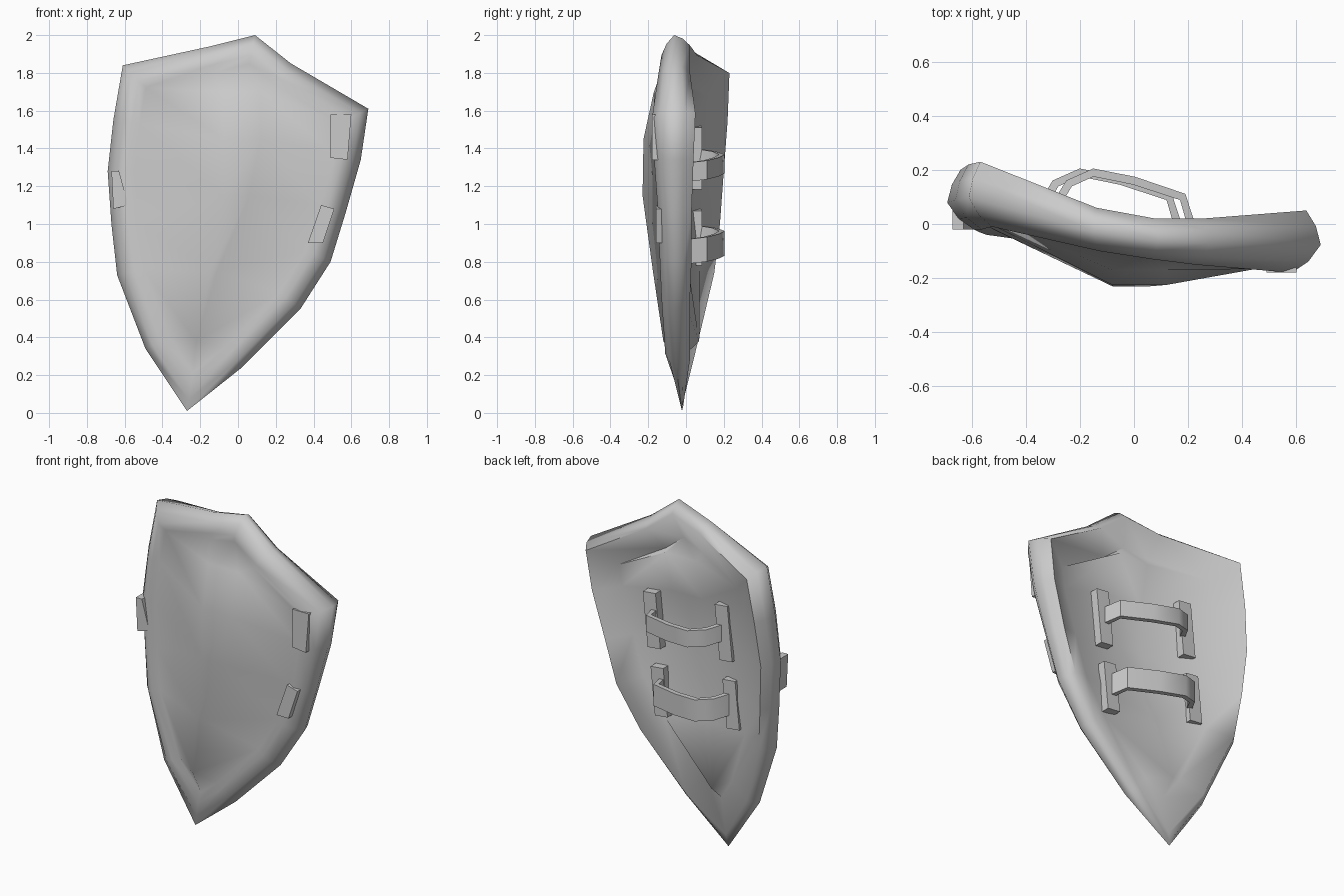
import bpy, bmesh, math
from mathutils import Vector, Matrix

cube = bpy.data.objects.get("Cube")
if cube:
    bpy.data.objects.remove(cube)

steel = bpy.data.materials.new("plain_grey")
steel.use_nodes = True
grey = (0.6, 0.6, 0.6, 1)
steel.diffuse_color = grey
steel.node_tree.nodes["Principled BSDF"].inputs["Base Color"].default_value = grey


def finish(bm, name, angle):
    """Turn a bmesh into a smooth-shaded object with sharp creases."""
    bmesh.ops.recalc_face_normals(bm, faces=bm.faces[:])
    mesh = bpy.data.meshes.new(name)
    bm.to_mesh(mesh)
    bm.free()
    mesh.materials.append(steel)
    obj = bpy.data.objects.new(name, mesh)
    bpy.context.collection.objects.link(obj)
    bpy.ops.object.select_all(action="DESELECT")
    obj.select_set(True)
    bpy.context.view_layer.objects.active = obj
    bpy.ops.object.shade_smooth_by_angle(angle=math.radians(angle))


def bridge(bm, ring_a, ring_b):
    """Join two closed rings, dropping to triangles where points coincide."""
    n = len(ring_a)
    for i in range(n):
        j = (i + 1) % n
        corners = [ring_a[i], ring_a[j], ring_b[j], ring_b[i]]
        unique = list(dict.fromkeys(corners))
        if len(unique) > 2:
            bm.faces.new(unique)


# Outline stations: x, z, front depth, back depth
outline = [
    (-.27, .01, -.03, -.01), (.02, .24, -.11, .02), (.33, .55, -.13, .02),
    (.49, .8, -.14, .03), (.57, 1.06, -.15, .03), (.65, 1.34, -.17, .04),
    (.69, 1.61, -.18, .05), (.28, 1.85, -.15, .02), (.09, 2, -.13, .02),
    (-.15, 1.94, -.1, .06), (-.61, 1.84, -.01, .23), (-.66, 1.55, -.02, .22),
    (-.69, 1.28, -.02, .2), (-.67, 1, -.03, .18), (-.64, .73, -.04, .15),
    (-.49, .34, -.06, .06)]
# Ridge of the bulging panel, widening upwards: x, y, z, width
spine = [(-.22, -.12, .38, 0), (-.15, -.175, .75, .04), (-.08, -.23, 1.15, .14),
         (-.08, -.225, 1.45, .2), (-.08, -.17, 1.7, .2)]
RIM = 0.14


def inward(i):
    """Mitred inward direction of the outline at a station."""
    p, a, b = (Vector(outline[k % len(outline)][:2]) for k in (i, i - 1, i + 1))
    d1, d2 = (p - a).normalized(), (b - p).normalized()
    normal = Vector((-d1.y - d2.y, d1.x + d2.x)).normalized()
    return normal / max(0.6, normal.dot(Vector((-d1.y, d1.x))))


# Shield body: rounded rim around a bulging panel
bm = bmesh.new()


def ring(width, blend, lift=0):
    """Ring inset by a share of the rim; blend runs from front to back."""
    verts = []
    for i, (x, z, front, back) in enumerate(outline):
        d = inward(i) * RIM * width
        y = front + (back - front) * blend + lift
        verts.append(bm.verts.new((x + d.x, y, z + d.y)))
    return verts


def ridge(offset):
    """Flat crest of the panel, matched to the outline stations."""
    right = [bm.verts.new((x, y + offset, z)) for x, y, z, w in spine]
    left = [bm.verts.new((x + w, y + offset, z)) if w else r
            for (x, y, z, w), r in zip(spine, right)]
    for k in range(len(spine) - 1):
        bm.faces.new(list(dict.fromkeys((right[k], left[k], left[k + 1], right[k + 1]))))
    return [min(left if s[0] > 0 else right, key=lambda v: abs(v.co.z - s[1]))
            for s in outline]


edge = ring(0, .45)
front = (edge, ring(.3, .18), ring(.7, 0), ring(1, 0, .015), ridge(0))
back = (edge, ring(.12, .75), ring(.35, 1), ring(1.4, .6), ridge(.19))
for rings in (front, back):
    for first, second in zip(rings, rings[1:]):
        bridge(bm, first, second)
finish(bm, "shield_body", 75)


def prism(name, points, front, back):
    """Extrude an x-z polygon between two depths."""
    bm = bmesh.new()
    a = [bm.verts.new((x, front, z)) for x, z in points]
    b = [bm.verts.new((x, back, z)) for x, z in points]
    bm.faces.new(a)
    bm.faces.new(b)
    bridge(bm, a, b)
    finish(bm, name, 30)


# Raised battered patches on the rim
prism("corner_guard", [(.49, 1.58), (.49, 1.35), (.58, 1.34), (.6, 1.58)], -.18, -.1)
prism("edge_patch", [(.37, .9), (.44, 1.1), (.51, 1.08), (.45, .9)], -.16, -.09)
prism("side_patch", [(-.67, 1.28), (-.66, 1.08), (-.58, 1.1), (-.63, 1.28)], -.02, .06)


def mount(name, x, y, z, height):
    """Flat plate on the panel's back that carries one end of a strap."""
    bm = bmesh.new()
    bmesh.ops.create_cube(bm, size=1)
    bmesh.ops.scale(bm, vec=(.085, .05, height), verts=bm.verts)
    bmesh.ops.rotate(bm, matrix=Matrix.Rotation(.1, 3, "Y"), verts=bm.verts)
    bmesh.ops.translate(bm, vec=(x, y, z), verts=bm.verts)
    finish(bm, name, 30)


def strap(name, path, shift, z, height, tilt):
    """Flat band swept along an x-y path, dropping towards its left end."""
    bm = bmesh.new()
    previous = None
    for i, (x, y) in enumerate(path):
        a = Vector(path[max(i - 1, 0)])
        b = Vector(path[min(i + 1, len(path) - 1)])
        t = (b - a).normalized()
        side = Vector((-t.y, t.x)) * .015
        level = z - tilt * i / (len(path) - 1)
        section = [bm.verts.new((x + shift + s * side.x, y + s * side.y, level + h * height / 2))
                   for s, h in ((1, 1), (1, -1), (-1, -1), (-1, 1))]
        if previous:
            bridge(bm, previous, section)
        else:
            bm.faces.new(section)
        previous = section
    bm.faces.new(previous)
    finish(bm, name, 50)


# Two arm straps with their mounts
path = [(-.3, .05), (-.24, .15), (-.15, .19), (0, .16), (.18, .1), (.22, -.03)]
for name, shift, z, height, band in (("upper", 0, 1.35, .33, .1),
                                     ("lower", -.05, .93, .29, .13)):
    mount(name + "_left_mount", .22 + shift, -.01, z - .09, height)
    mount(name + "_right_mount", -.31 + shift, .06, z, height)
    strap(name + "_strap", path, shift, z, band, .08)
